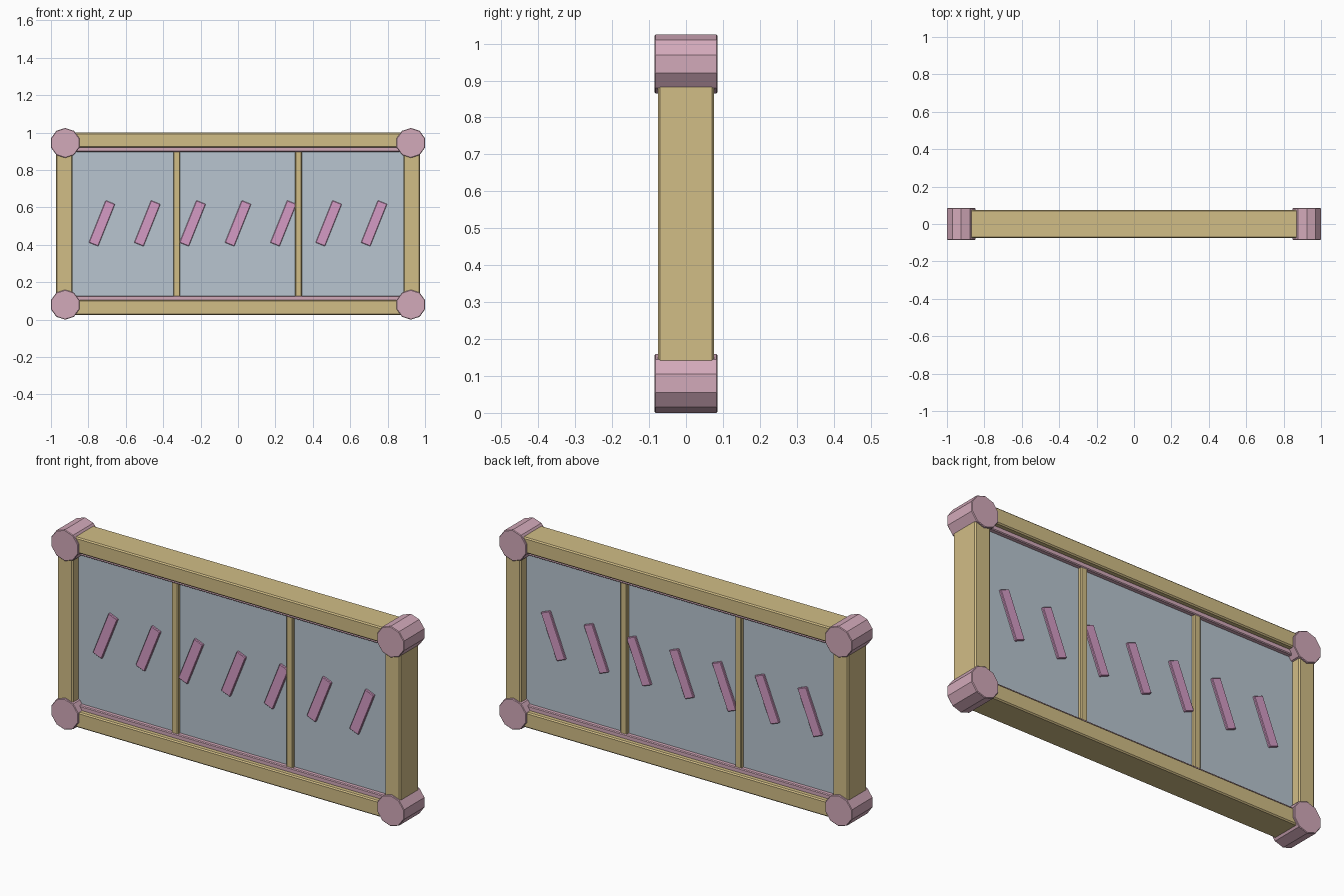
import bpy
from math import radians, pi

cube = bpy.data.objects.get("Cube")
if cube:
    bpy.data.objects.remove(cube, do_unlink=True)


def material(name, color):
    m = bpy.data.materials.new(name)
    m.use_nodes = True
    m.diffuse_color = (*color, 1)
    m.node_tree.nodes["Principled BSDF"].inputs["Base Color"].default_value = (*color, 1)
    return m


TAN = material("tan_wood", (0.64, 0.51, 0.24))
PINK = material("dusty_pink", (0.65, 0.40, 0.49))
MAUVE = material("mauve", (0.66, 0.33, 0.56))
GLASS = material("pale_blue_glass", (0.48, 0.56, 0.63))


def finish(obj, name, mat, bevel):
    obj.name = name
    obj.data.materials.append(mat)
    if bevel:
        mod = obj.modifiers.new("edge_bevel", 'BEVEL')
        mod.width = bevel
        mod.segments = 1
        mod.limit_method = 'ANGLE'
        mod.angle_limit = radians(50)


def box(name, mat, x, z, width, depth, height, tilt=0, bevel=0):
    bpy.ops.mesh.primitive_cube_add(size=1, location=(x, 0, z))
    obj = bpy.context.object
    obj.scale = (width, depth, height)
    bpy.ops.object.transform_apply(location=False, rotation=False, scale=True)
    obj.rotation_euler.y = tilt
    finish(obj, name, mat, bevel)


MID = 0.5125       # middle height of the frame
CORNER_X, CORNER_Z = 0.924, 0.4325

# Outer frame, corner caps and trim, mirrored about the middle
for side, label in ((-1, "right"), (1, "left")):
    box(label + "_post", TAN, side * 0.929, MID, 0.088, 0.152, 0.756, bevel=0.006)
    for up, level in ((-1, "bottom"), (1, "top")):
        bpy.ops.mesh.primitive_cylinder_add(
            vertices=10, radius=0.08, depth=0.17,
            location=(side * CORNER_X, 0, MID + up * CORNER_Z),
            rotation=(pi / 2, 0, 0))
        finish(bpy.context.object, f"{level}_{label}_corner_cap", PINK, 0.003)

for up, level in ((-1, "bottom"), (1, "top")):
    box(level + "_rail", TAN, 0, MID + up * 0.447, 1.76, 0.152, 0.08, bevel=0.006)
    box(level + "_trim", PINK, 0, MID + up * 0.4, 1.78, 0.1, 0.03, bevel=0.004)

# Glass pane and its two dividers
box("glass_pane", GLASS, 0, MID, 1.79, 0.056, 0.8)
for x, label in ((-0.327, "right"), (0.323, "left")):
    box(label + "_divider", TAN, x, MID, 0.036, 0.092, 0.78, bevel=0.004)

# Row of slanted bars showing on both faces of the glass
for i in range(7):
    box(f"slanted_bar_{i + 1}", MAUVE, (i - 3) * 0.2425, 0.515,
        0.054, 0.078, 0.243, tilt=radians(21.8), bevel=0.003)
